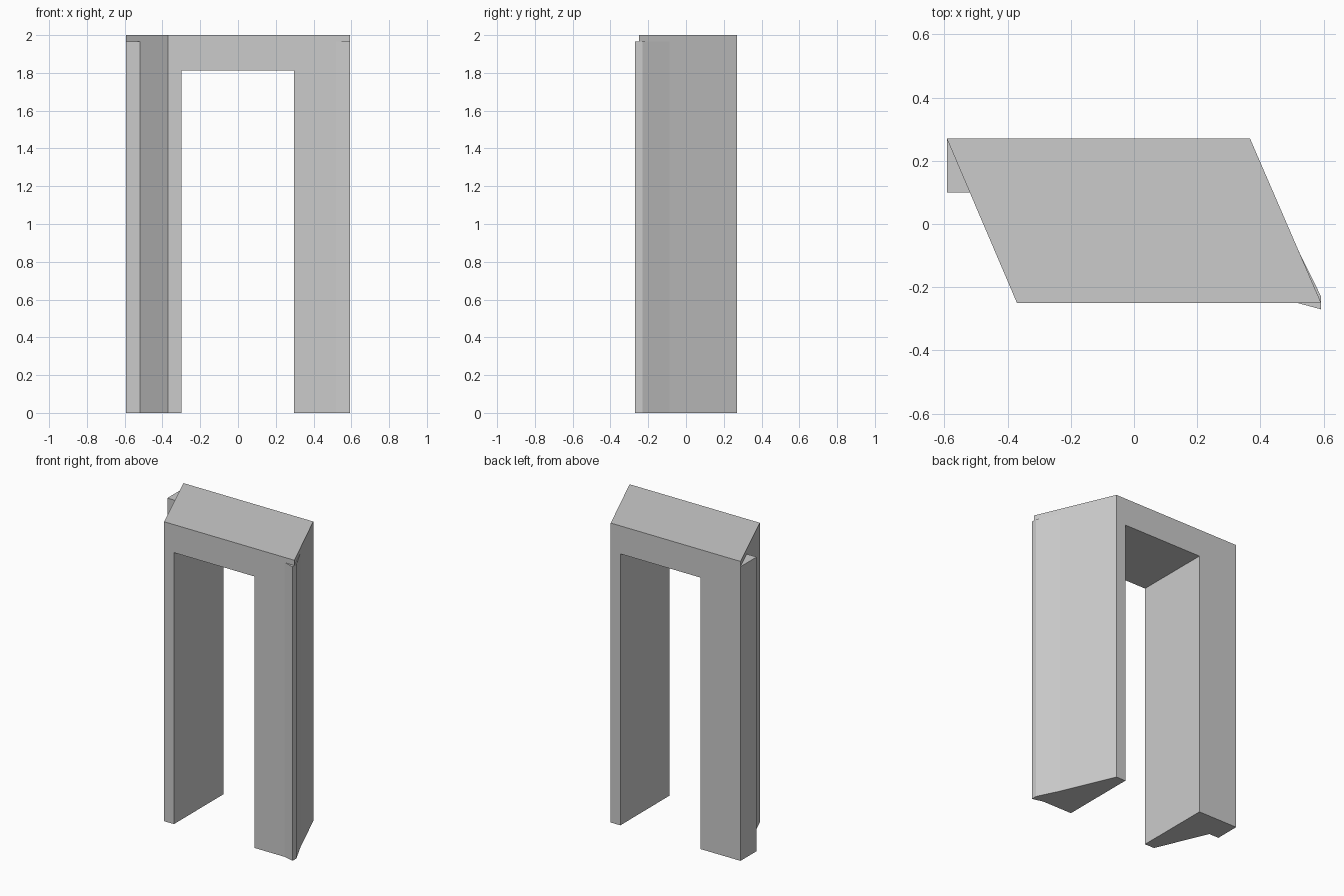
import bpy
import bmesh

cube = bpy.data.objects.get("Cube")
if cube:
    bpy.data.objects.remove(cube, do_unlink=True)

# Single plain grey
grey = bpy.data.materials.new("plain grey")
grey.use_nodes = True
colour = (0.6, 0.6, 0.6, 1.0)
grey.diffuse_color = colour
grey.node_tree.nodes["Principled BSDF"].inputs["Base Color"].default_value = colour


def prism(name, outline, bottom, top):
    """Extrude a plan outline from bottom to top."""
    bm = bmesh.new()
    base = bm.faces.new([bm.verts.new((x, y, bottom)) for x, y in outline])
    result = bmesh.ops.extrude_face_region(bm, geom=[base])
    verts = [v for v in result["geom"] if isinstance(v, bmesh.types.BMVert)]
    bmesh.ops.translate(bm, verts=verts, vec=(0, 0, top - bottom))
    bmesh.ops.recalc_face_normals(bm, faces=bm.faces)
    mesh = bpy.data.meshes.new(name)
    bm.to_mesh(mesh)
    bm.free()
    mesh.materials.append(grey)
    obj = bpy.data.objects.new(name, mesh)
    bpy.context.collection.objects.link(obj)
    return obj


# Slanted gateway body
W, BACK, FRONT = 0.592, 0.27, -0.25
gateway = prism("gateway", [(-W, BACK), (-0.37, FRONT), (W, FRONT), (0.367, BACK)], 0, 2)

# Straight opening cut through the body
opening = prism("opening_cutter", [(-0.298, -1), (0.296, -1), (0.296, 1), (-0.298, 1)], -0.5, 1.813)
opening.hide_render = True
cut = gateway.modifiers.new("opening", "BOOLEAN")
cut.operation = "DIFFERENCE"
cut.solver = "EXACT"
cut.object = opening
bpy.context.view_layer.objects.active = gateway
bpy.ops.object.modifier_apply(modifier=cut.name)
bpy.data.objects.remove(opening, do_unlink=True)

# Corner buttresses, stopping just below the top
BUTTRESS_TOP = 1.965
prism("right_buttress", [(-W, BACK), (-W, 0.1), (-0.519, 0.1)], 0, BUTTRESS_TOP)
prism("left_buttress", [(0.518, -0.08), (0.518, FRONT), (W, -0.27), (W, -0.23)], 0, BUTTRESS_TOP)
